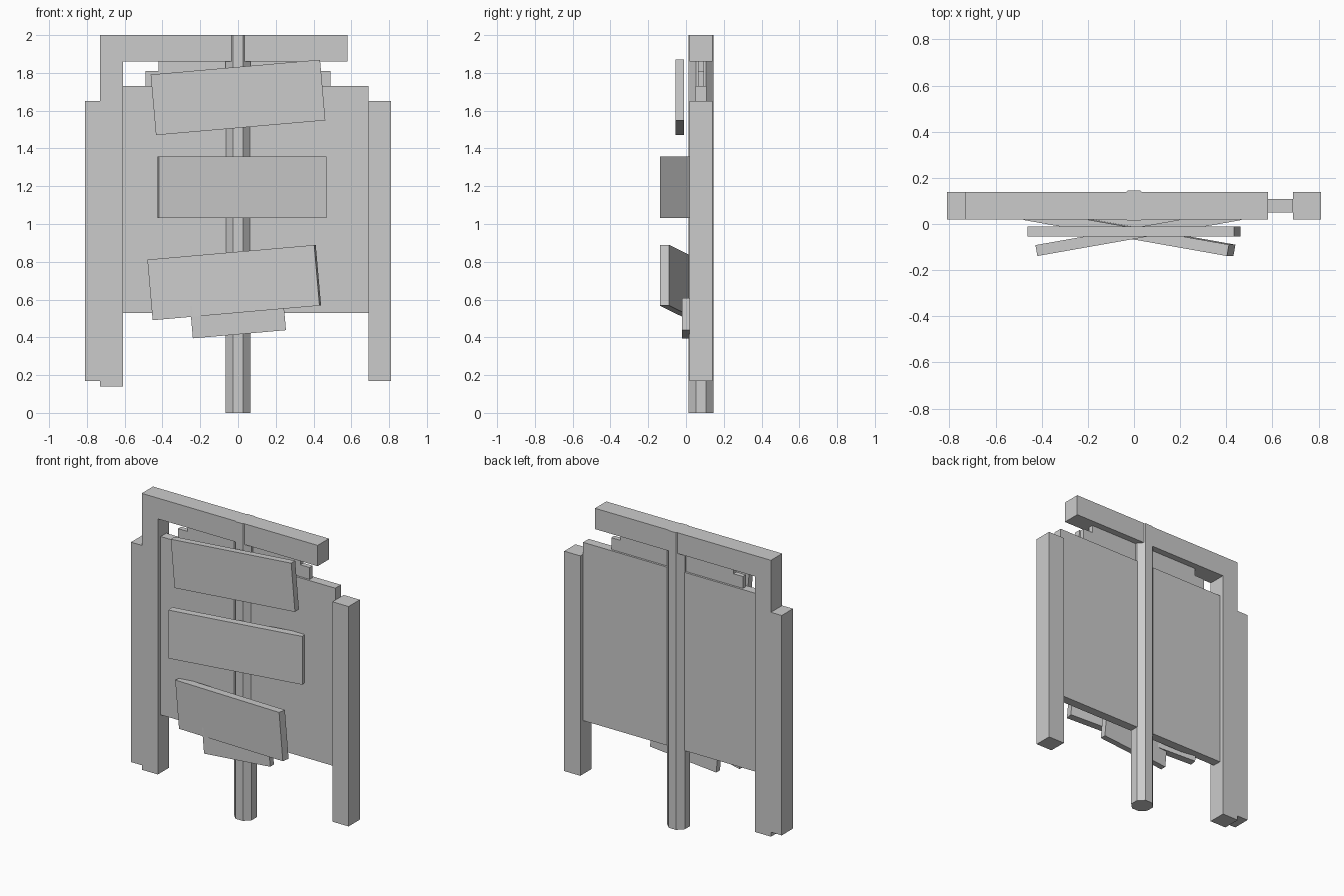
import bpy, bmesh
from math import radians, cos, pi

if "Cube" in bpy.data.objects:
    bpy.data.objects.remove(bpy.data.objects["Cube"])

YC = 0.079  # depth centre of the frame


def finish(name, bm):
    bmesh.ops.recalc_face_normals(bm, faces=bm.faces)
    me = bpy.data.meshes.new(name)
    bm.to_mesh(me)
    bm.free()
    ob = bpy.data.objects.new(name, me)
    bpy.context.collection.objects.link(ob)
    return ob


def slab(name, outline, half):
    """Extrude an x/z outline through the depth, centred on YC."""
    bm = bmesh.new()
    face = bm.faces.new([bm.verts.new((x, YC - half, z)) for x, z in outline])
    ext = bmesh.ops.extrude_face_region(bm, geom=[face])
    verts = [g for g in ext["geom"] if isinstance(g, bmesh.types.BMVert)]
    bmesh.ops.translate(bm, verts=verts, vec=(0, 2 * half, 0))
    return finish(name, bm)


def rect(x0, x1, z0, z1):
    return [(x0, z0), (x1, z0), (x1, z1), (x0, z1)]


def plank(name, size, loc, yaw, tilt):
    bm = bmesh.new()
    bmesh.ops.create_cube(bm, size=1)
    bmesh.ops.scale(bm, vec=size, verts=bm.verts)
    ob = finish(name, bm)
    ob.location = loc
    ob.rotation_mode = 'ZYX'
    ob.rotation_euler = (0, radians(-tilt), radians(yaw))


# Octagonal centre post, flat side to the front
bm = bmesh.new()
bmesh.ops.create_cone(bm, cap_ends=True, segments=8, depth=2,
                      radius1=0.066 / cos(pi / 8), radius2=0.066 / cos(pi / 8))
post = finish("centre_post", bm)
for v in post.data.vertices:
    a = radians(22.5)
    # turn only if a corner points straight along an axis
post.rotation_euler.z = radians(22.5) if any(
    abs(v.co.x) < 1e-4 for v in post.data.vertices) else 0
post.location = (0, YC, 1)

# Left upright pair and top beam as one stepped outline
slab("left_frame_and_beam", [
    (-0.81, 0.17), (-0.73, 0.17), (-0.73, 0.14), (-0.61, 0.14), (-0.61, 1.86),
    (0.58, 1.86), (0.58, 2.0), (-0.73, 2.0), (-0.73, 1.65), (-0.81, 1.65)], 0.06)
slab("right_upright", rect(0.69, 0.81, 0.17, 1.65), 0.06)

# Back board with its stepped thin top boards
slab("back_board", rect(-0.61, 0.69, 0.53, 1.73), 0.03)
slab("top_step_board", [(-0.49, 1.73), (0.49, 1.73), (0.49, 1.81), (0.42, 1.81),
                        (0.42, 1.86), (-0.42, 1.86), (-0.42, 1.81), (-0.49, 1.81)], 0.016)

# Sign planks on the front: size, position, yaw, tilt
plank("upper_sign", (0.9, 0.043, 0.322), (0, -0.033, 1.67), 0, 5)
plank("middle_sign", (0.9, 0.048, 0.325), (0.02, -0.037, 1.195), 10, 0)
plank("lower_sign", (0.9, 0.05, 0.322), (-0.02, -0.036, 0.69), -10, 5)
plank("small_sign", (0.495, 0.04, 0.172), (0, 0.0, 0.502), 0, 5)
